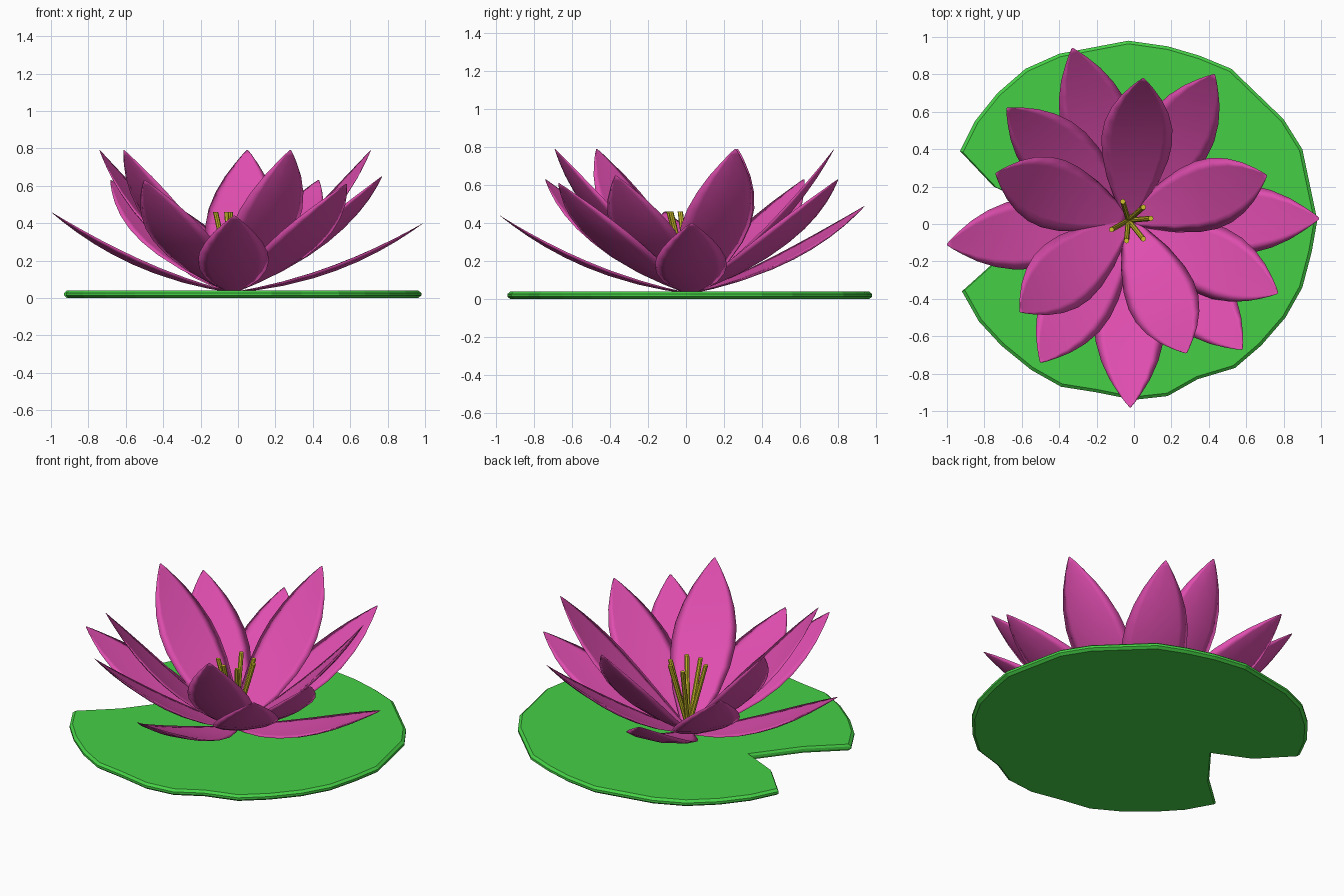
import bpy, bmesh, math
from mathutils import Vector

cube = bpy.data.objects.get("Cube")
if cube:
    bpy.data.objects.remove(cube, do_unlink=True)


def material(name, rgb):
    m = bpy.data.materials.new(name)
    m.use_nodes = True
    m.diffuse_color = (*rgb, 1)
    m.node_tree.nodes["Principled BSDF"].inputs["Base Color"].default_value = (*rgb, 1)
    return m


GREEN = material("leaf_green", (0.06, 0.63, 0.06))
PINK = material("petal_pink", (0.74, 0.075, 0.43))
YELLOW = material("stamen_yellow", (0.63, 0.54, 0.025))

CENTRE = Vector((-0.03, 0.02, 0.03))
UP = Vector((0, 0, 1))


def loft(name, rings, mat, smooth):
    """Skin a closed solid over rings that have equal point counts."""
    bm = bmesh.new()
    loops = [[bm.verts.new(p) for p in ring] for ring in rings]
    n = len(loops[0])
    for a, b in zip(loops, loops[1:]):
        for i in range(n):
            j = (i + 1) % n
            bm.faces.new((a[i], a[j], b[j], b[i]))
    bm.faces.new(loops[0][::-1])
    bm.faces.new(loops[-1])
    bmesh.ops.recalc_face_normals(bm, faces=bm.faces)
    for f in bm.faces:
        f.smooth = smooth
    mesh = bpy.data.meshes.new(name)
    bm.to_mesh(mesh)
    bm.free()
    mesh.materials.append(mat)
    ob = bpy.data.objects.new(name, mesh)
    bpy.context.collection.objects.link(ob)
    return ob


# Lily pad: notched outline with a bevelled rim
OUTLINE = [(-0.93, 0.39), (-0.85, 0.55), (-0.73, 0.70), (-0.58, 0.83), (-0.40, 0.91),
           (-0.03, 0.98), (0.18, 0.95), (0.35, 0.90), (0.52, 0.83), (0.80, 0.56),
           (0.90, 0.40), (0.98, 0.02), (0.95, -0.15), (0.90, -0.34), (0.81, -0.50),
           (0.68, -0.65), (0.54, -0.77), (0.34, -0.83), (0.18, -0.92), (0.0, -0.94),
           (-0.20, -0.90), (-0.39, -0.87), (-0.55, -0.78), (-0.71, -0.65),
           (-0.83, -0.52), (-0.92, -0.36), (-0.72, -0.18), (-0.51, 0.09), (-0.75, 0.20)]
loft("lily_pad",
     [[(x * s, y * s, z) for x, y in OUTLINE]
      for s, z in ((0.983, 0), (1, 0.013), (1, 0.027), (0.983, 0.04))],
     GREEN, False)

# Half width of a petal along its length
WIDTHS = [(0, 0.03), (0.05, 0.052), (0.12, 0.085), (0.25, 0.14), (0.4, 0.178),
          (0.52, 0.19), (0.63, 0.182), (0.74, 0.153), (0.84, 0.11), (0.92, 0.062),
          (0.97, 0.028), (1, 0.004)]


def petal(name, tip):
    """Thin lens-shaped blade, bent upwards and slightly cupped."""
    chord = Vector(tip) - CENTRE
    side = chord.cross(UP).normalized()
    normal = side.cross(chord).normalized()
    sag = 0.068
    rings = []
    for t, w in WIDTHS:
        mid = CENTRE + chord * t - normal * sag * 4 * t * (1 - t)
        tangent = chord - normal * sag * 4 * (1 - 2 * t)
        up = side.cross(tangent).normalized()
        ring = []
        for k in range(8):
            a = math.tau * k / 8
            lift = 0.065 * w * math.sin(a) + 0.1 * w * math.cos(a) ** 2
            ring.append(mid + side * w * math.cos(a) + up * lift)
        rings.append(ring)
    loft(name, rings, PINK, True)


PETALS = {
    "outer_petal": [(-1.0, -0.11, 0.46), (0.99, 0.03, 0.40),
                    (-0.02, -0.98, 0.44), (-0.33, 0.94, 0.49)],
    "middle_petal": [(-0.68, 0.62, 0.63), (0.43, 0.80, 0.63), (0.77, -0.37, 0.65),
                     (0.58, -0.67, 0.61), (-0.50, -0.74, 0.63)],
    "inner_petal": [(0.05, 0.78, 0.79), (-0.74, 0.27, 0.79), (0.71, 0.26, 0.79),
                    (-0.61, -0.47, 0.79), (0.28, -0.69, 0.79)],
}
for kind, tips in PETALS.items():
    for i, tip in enumerate(tips):
        petal(f"{kind}_{i + 1}", tip)

# Stamens: slim rods splayed from the middle
for i, (x, y) in enumerate([(-0.06, 0.12), (0.05, 0.09), (0.09, 0.03), (0.05, -0.08),
                            (-0.04, -0.09), (-0.12, -0.03)]):
    foot = CENTRE + UP * 0.02
    head = Vector((x, y, 0.46))
    rings = []
    for p in (foot, head):
        rings.append([p + Vector((math.cos(a), math.sin(a), 0)) * 0.014
                      for a in (math.tau * k / 8 for k in range(8))])
    rod = loft(f"stamen_{i + 1}", rings, YELLOW, False)
